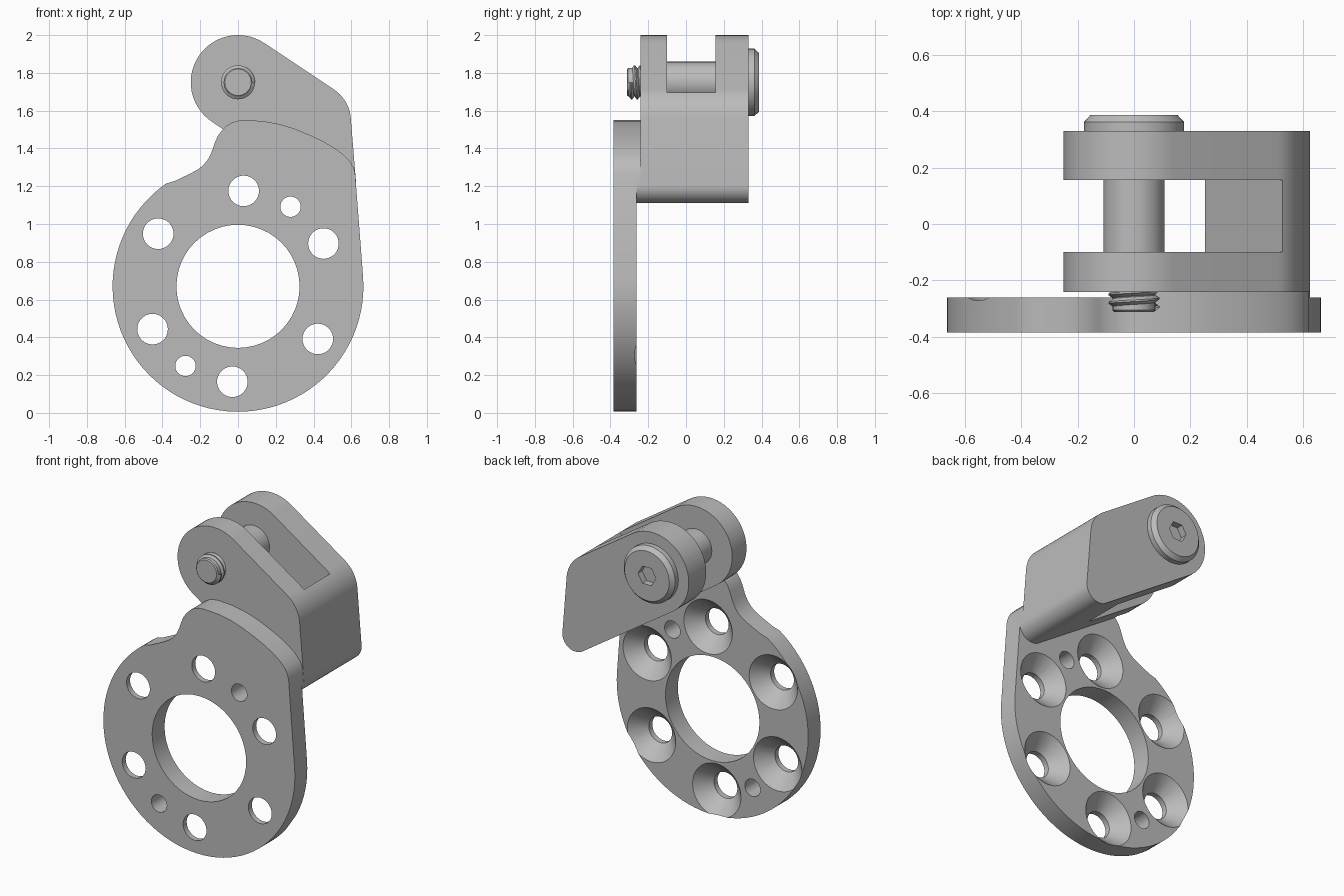
import bpy, bmesh, math
from mathutils import Vector, Matrix

cube = bpy.data.objects.get("Cube")
if cube:
    bpy.data.objects.remove(cube, do_unlink=True)

steel = bpy.data.materials.new("plain_grey")
steel.use_nodes = True
grey = (0.5, 0.5, 0.5, 1)
steel.diffuse_color = grey
steel.node_tree.nodes["Principled BSDF"].inputs["Base Color"].default_value = grey

PIVOT = (0, 1.75)
DISC = Vector((0, 0.67))
DISC_R = 0.664


def finish(name, bm):
    bmesh.ops.remove_doubles(bm, verts=bm.verts, dist=1e-5)
    bmesh.ops.recalc_face_normals(bm, faces=bm.faces)
    mesh = bpy.data.meshes.new(name)
    bm.to_mesh(mesh)
    bm.free()
    mesh.materials.append(steel)
    obj = bpy.data.objects.new(name, mesh)
    bpy.context.collection.objects.link(obj)
    return obj


def extrude(name, outline, y0, y1):
    """Solid from an (x, z) outline between two y planes."""
    bm = bmesh.new()
    face = bm.faces.new([bm.verts.new((x, y0, z)) for x, z in outline])
    new = bmesh.ops.extrude_face_region(bm, geom=[face])["geom"]
    moved = [g for g in new if isinstance(g, bmesh.types.BMVert)]
    bmesh.ops.translate(bm, verts=moved, vec=(0, y1 - y0, 0))
    return finish(name, bm)


def lathe(name, profile, centre=(0, 0), sides=48):
    """Solid of revolution about y from (radius, y) points."""
    bm = bmesh.new()
    rings = []
    for r, y in profile:
        angles = [math.tau * i / sides for i in range(sides)]
        rings.append([bm.verts.new((centre[0] + r * math.cos(a), y,
                                    centre[1] + r * math.sin(a))) for a in angles])
    for low, high in zip(rings, rings[1:]):
        for i in range(sides):
            j = (i + 1) % sides
            bm.faces.new((low[i], low[j], high[j], high[i]))
    bm.faces.new(rings[0])
    bm.faces.new(rings[-1])
    return finish(name, bm)


def boolean(obj, cutters, operation="DIFFERENCE"):
    """Apply the boolean and discard the cutters."""
    for cutter in cutters:
        mod = obj.modifiers.new("cut", "BOOLEAN")
        mod.operation, mod.solver, mod.object = operation, "EXACT", cutter
    graph = bpy.context.evaluated_depsgraph_get()
    graph.update()
    mesh = bpy.data.meshes.new_from_object(obj.evaluated_get(graph))
    obj.modifiers.clear()
    obj.data = mesh
    for cutter in cutters:
        bpy.data.objects.remove(cutter, do_unlink=True)


def rounded(corners, steps=14):
    """Polygon with each (point, radius) corner filleted."""
    out = []
    for i, (b, r) in enumerate(corners):
        u = (corners[i - 1][0] - b).normalized()
        v = (corners[(i + 1) % len(corners)][0] - b).normalized()
        half = u.angle(v) / 2
        c = b + (u + v).normalized() * r / math.sin(half)
        s, e = (b + w * r / math.tan(half) - c for w in (u, v))
        a0 = math.atan2(s.y, s.x)
        turn = (math.atan2(e.y, e.x) - a0 + math.pi) % math.tau - math.pi
        for k in range(steps + 1):
            a = a0 + turn * k / steps
            p = c + Vector((math.cos(a), math.sin(a))) * r
            if not out or (p - out[-1]).length > 1e-4:
                out.append(p)
    if (out[0] - out[-1]).length < 1e-4:
        out.pop()
    return out


# Mounting plate outline: round disc with an ear at the top
disc_arc = []
for i in range(61):
    a = math.radians(4.6 - 239.6 * i / 60)
    disc_arc.append(DISC + Vector((math.cos(a), math.sin(a))) * DISC_R)
ear = [(-0.334, 1.228), (-0.25, 1.268), (-0.212, 1.289), (-0.182, 1.313), (-0.159, 1.342),
       (-0.14, 1.38), (-0.122, 1.432), (-0.107, 1.466), (-0.085, 1.496), (-0.06, 1.52),
       (-0.03, 1.538), (0.0, 1.547), (0.037, 1.55), (0.13, 1.545), (0.223, 1.528),
       (0.3, 1.504), (0.382, 1.47), (0.45, 1.438), (0.515, 1.4), (0.56, 1.366),
       (0.594, 1.33), (0.61, 1.302), (0.62, 1.27)]
plate_outline = disc_arc + [Vector(p) for p in ear]
plate = extrude("mounting_plate", plate_outline, -0.385, -0.262)

# Centre bore, six countersunk holes and two dowel holes
cutters = [lathe("bore", [(0.326, -0.6), (0.326, 0)], DISC)]
for i in range(6):
    a = math.radians(26.6 + 60 * i)
    c = DISC + Vector((math.cos(a), math.sin(a))) * 0.506
    cutters.append(lathe("countersink", [(0.081, -0.6), (0.081, -0.35), (0.168, -0.262),
                                         (0.168, -0.2)], c, 36))
for deg in (56.6, 236.6):
    a = math.radians(deg)
    c = DISC + Vector((math.cos(a), math.sin(a))) * 0.505
    cutters.append(lathe("dowel_hole", [(0.054, -0.6), (0.054, 0)], c, 28))
boolean(plate, cutters)

# Clevis arm: sloping block with a round nose
along = Vector((0.832, -0.555))
across = Vector((0.555, 0.832))
pivot = Vector(PIVOT)
clevis_outline = rounded([(pivot - along * 0.25 + across * 0.25, 0.25),
                          (Vector((0.589, 1.658)), 0.2),
                          (Vector((0.641, 1.022)), 0.09),
                          (pivot - along * 0.25 - across * 0.25, 0.25)])
clevis = extrude("clevis_arm", clevis_outline, -0.242, 0.33)
slot = [pivot + along * s + across * t
        for s, t in ((-0.5, -0.5), (-0.5, 0.5), (0.469, 0.5), (0.469, -0.5))]
boolean(clevis, [extrude("slot", slot, -0.1, 0.157)])

# Thin pad joining plate and clevis
pad = extrude("joining_pad", plate_outline, -0.262, -0.242)
boolean(pad, [extrude("pad_limit", clevis_outline, -0.3, -0.2)], "INTERSECT")

# Pivot bolt: shank, socket head and threaded tip
shank = lathe("bolt_shank", [(0.109, -0.11), (0.109, 0.165)], PIVOT)
head = lathe("bolt_head", [(0.178, 0.325), (0.178, 0.362), (0.155, 0.387)], PIVOT)
boolean(head, [lathe("hex_socket", [(0.062, 0.345), (0.062, 0.45)], PIVOT, 6)])
tip = lathe("bolt_tip", [(0.07, -0.312), (0.076, -0.306), (0.076, -0.2)], PIVOT, 32)

# Helical thread swept around the tip
pitch, turns, steps = 0.03, 3, 32
bm = bmesh.new()
tooth = [bm.verts.new((r, -0.31 + pitch * f, 0))
         for r, f in ((0.074, 0), (0.09, 0.4), (0.09, 0.6), (0.074, 1))]
edges = [bm.edges.new(pair) for pair in zip(tooth, tooth[1:])]
bmesh.ops.spin(bm, geom=tooth + edges, cent=(0, 0, 0), axis=(0, 1, 0),
               dvec=(0, pitch / steps, 0), angle=math.tau * turns, steps=steps * turns)
bmesh.ops.transform(bm, matrix=Matrix.Translation((0, 0, PIVOT[1])), verts=bm.verts)
thread = finish("bolt_thread", bm)

# Smooth curved walls, keep crisp edges
bpy.ops.object.select_all(action="DESELECT")
for obj in (plate, clevis, pad, shank, head, tip, thread):
    obj.select_set(True)
bpy.context.view_layer.objects.active = plate
bpy.ops.object.shade_smooth_by_angle(angle=math.radians(30))
